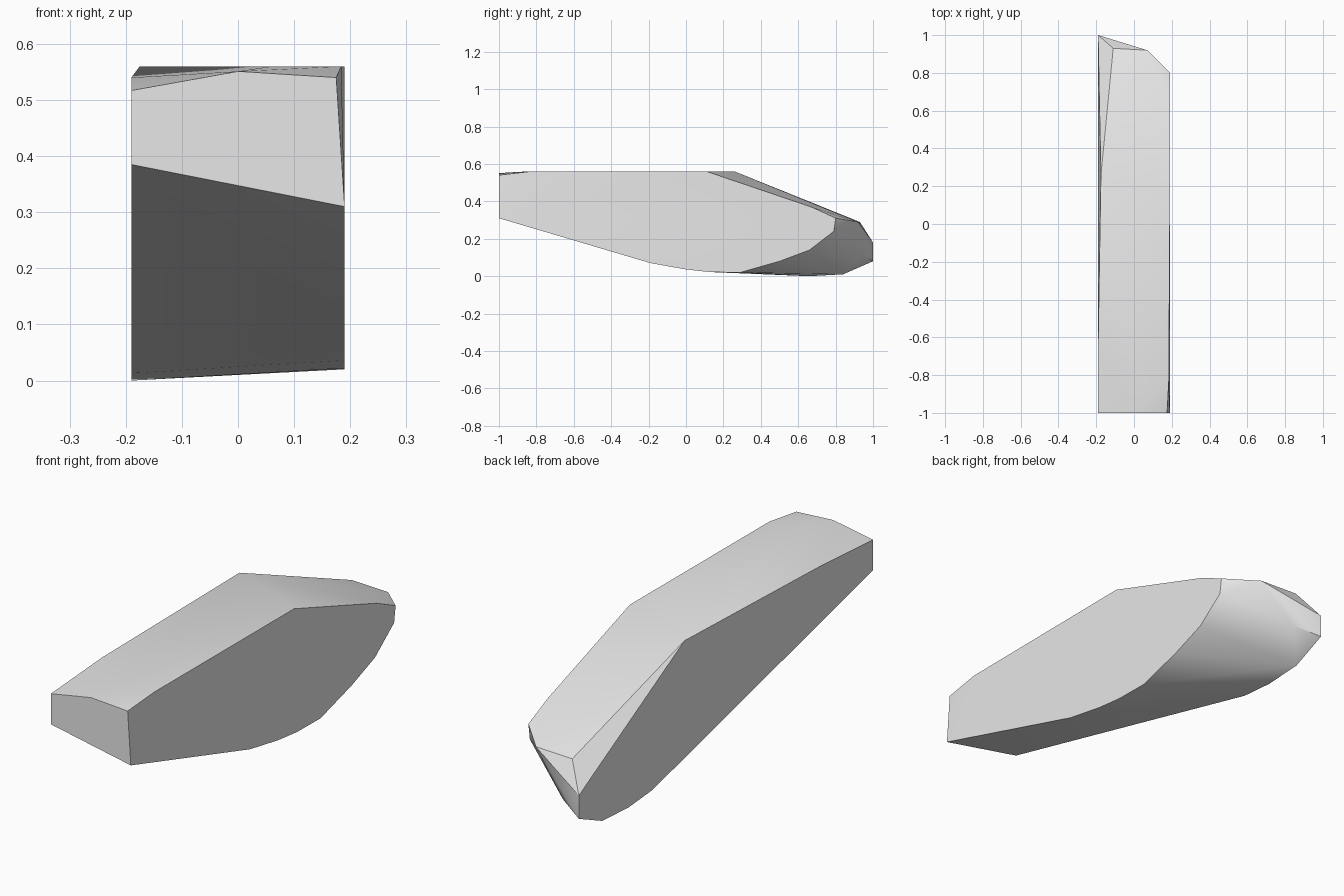
import bpy
import bmesh
import math

# Remove the default object
cube = bpy.data.objects.get("Cube")
if cube:
    bpy.data.objects.remove(cube, do_unlink=True)

# Single grey stone material
GREY = (0.8, 0.8, 0.8, 1.0)
stone = bpy.data.materials.new("stone_grey")
stone.use_nodes = True
stone.diffuse_color = GREY
bsdf = stone.node_tree.nodes["Principled BSDF"]
bsdf.inputs["Base Color"].default_value = GREY
bsdf.inputs["Roughness"].default_value = 0.8

HALF = 0.19

# Outlines of the two flat sides as (y, z)
left_outline = [
    (-1, 0.31), (-0.19, 0.07), (0, 0.036), (0.13, 0.022), (0.29, 0.02),
    (0.5, 0.08), (0.66, 0.14), (0.79, 0.24), (0.8, 0.31), (0.67, 0.37),
    (0.11, 0.56),
]
right_outline = [
    (-1, 0.385), (0.5, 0.013), (0.66, 0.0), (0.84, 0.01), (1, 0.08),
    (1, 0.18), (-0.65, 0.54), (-1, 0.517),
]

# Corners between the sides: front top edge, crown and blunt back tip
corners = [
    (0.175, -1, 0.54), (0, -1, 0.551), (0.184, -0.83, 0.56),
    (0.06, -0.85, 0.56), (-0.175, 0.26, 0.56),
    (-0.11, 0.93, 0.29), (0.07, 0.92, 0.29), (-0.08, 0.95, 0.115),
]

# Wrap a faceted shell around the outlines and corners
bm = bmesh.new()
for y, z in left_outline:
    bm.verts.new((HALF, y, z))
for y, z in right_outline:
    bm.verts.new((-HALF, y, z))
for co in corners:
    bm.verts.new(co)
bmesh.ops.convex_hull(bm, input=bm.verts[:])
loose = [v for v in bm.verts if not v.link_faces]
bmesh.ops.delete(bm, geom=loose, context="VERTS")

# Merge triangles lying in the same flat face
bmesh.ops.dissolve_limit(bm, angle_limit=math.radians(0.5),
                         verts=bm.verts[:], edges=bm.edges[:])
bmesh.ops.recalc_face_normals(bm, faces=bm.faces[:])

mesh = bpy.data.meshes.new("stone_block")
bm.to_mesh(mesh)
bm.free()
mesh.materials.append(stone)
block = bpy.data.objects.new("stone_block", mesh)
bpy.context.collection.objects.link(block)

# Soft shading on gentle bends, sharp on the main edges
bpy.ops.object.select_all(action="DESELECT")
block.select_set(True)
bpy.context.view_layer.objects.active = block
bpy.ops.object.shade_smooth_by_angle(angle=math.radians(30))
